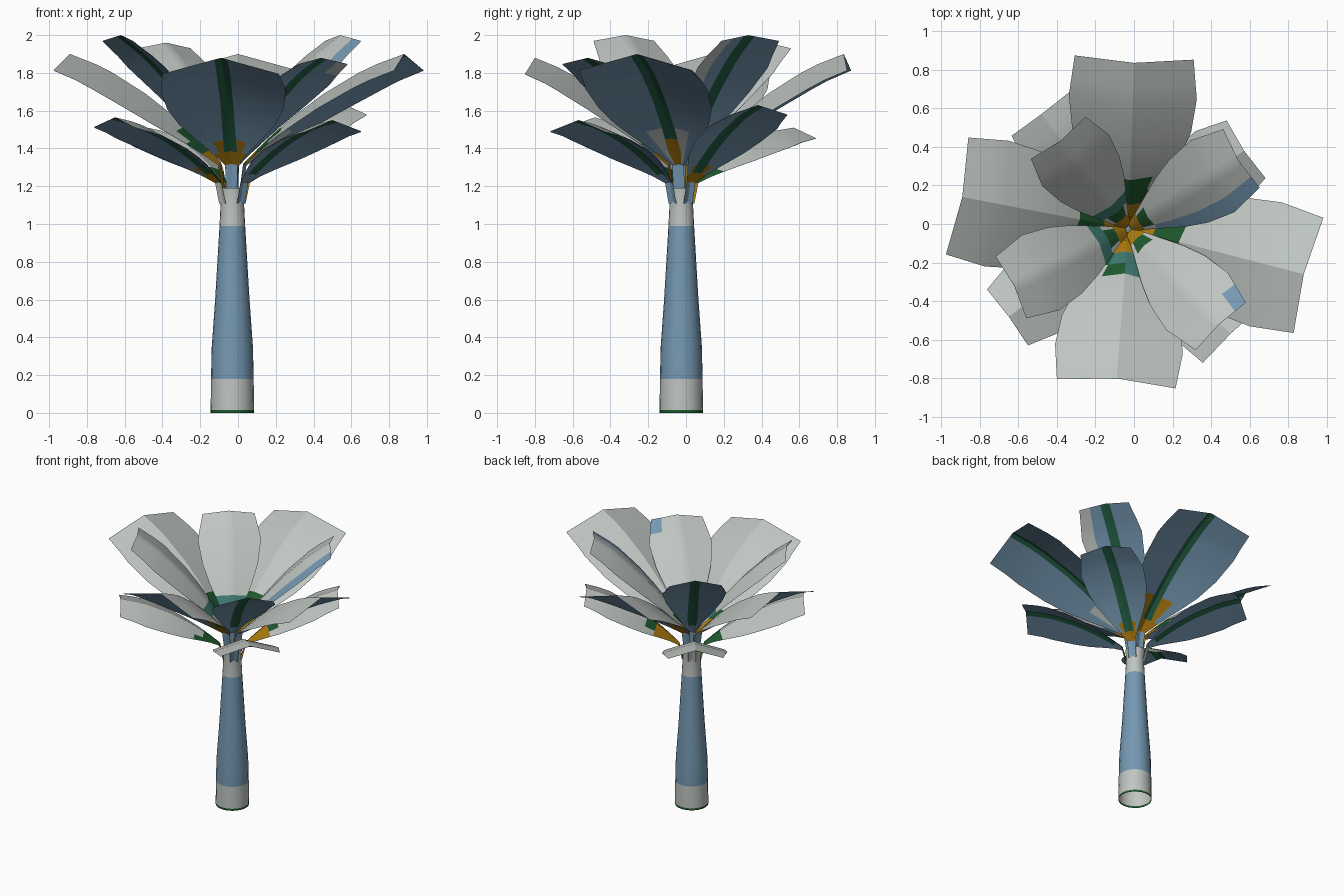
import bpy, bmesh, math
from mathutils import Vector

if "Cube" in bpy.data.objects:
    bpy.data.objects.remove(bpy.data.objects["Cube"])


def material(name, rgb):
    m = bpy.data.materials.new(name)
    lin = [((c / 255 + 0.055) / 1.055) ** 2.4 for c in rgb]
    m.diffuse_color = (*lin, 1)
    m.use_nodes = True
    m.node_tree.nodes["Principled BSDF"].inputs["Base Color"].default_value = m.diffuse_color
    return m


MATS = [material("pale_grey", (191, 197, 193)), material("dusty_blue", (117, 152, 178)),
        material("dark_green", (31, 88, 46)), material("teal", (62, 122, 112)),
        material("ochre", (172, 122, 14)), material("deep_teal", (36, 95, 70))]
GREY, BLUE, GREEN, TEAL, OCHRE, RIB = range(6)
AXIS = Vector((-0.03, -0.025, 0))


def finish(name, bm):
    me = bpy.data.meshes.new(name)
    bm.to_mesh(me)
    bm.free()
    for m in MATS:
        me.materials.append(m)
    ob = bpy.data.objects.new(name, me)
    bpy.context.collection.objects.link(ob)
    bpy.ops.object.select_all(action='DESELECT')
    ob.select_set(True)
    bpy.context.view_layer.objects.active = ob
    bpy.ops.object.shade_smooth_by_angle(angle=math.radians(26))


# Trunk: hollow turned profile with colour bands (z, radius, colour of band above)
def build_trunk():
    profile = [(0, .115, GREEN), (.015, .115, GREY), (.18, .113, BLUE), (.35, .109, BLUE),
               (.6, .091, BLUE), (.99, .068, GREY), (1.13, .061, GREY), (1.19, .068, GREY)]
    n = 20
    bm = bmesh.new()
    rings = [[bm.verts.new(AXIS + Vector((r * math.cos(2 * math.pi * i / n),
                                          r * math.sin(2 * math.pi * i / n), z)))
              for i in range(n)] for z, r, _ in profile]
    for (a, b), (_, _, col) in zip(zip(rings, rings[1:]), profile):
        for i in range(n):
            j = (i + 1) % n
            bm.faces.new((a[i], a[j], b[j], b[i])).material_index = col
    bm.faces.new(rings[-1]).material_index = BLUE
    finish("trunk", bm)


# Upper-side colour rules: t runs from base to tip, u from edge to edge
def top_large(t, u):
    if t < .08:
        return OCHRE
    if t < .16 or (t < .24 and abs(u) < .5):
        return GREEN
    return GREY


def top_large_teal(t, u):
    if t < .08:
        return OCHRE
    if t < .16:
        return GREEN if u < -.5 else TEAL
    return (GREEN if u < 0 else TEAL) if t < .24 and abs(u) < .5 else GREY


def top_upper(t, u):
    if t < .08:
        return OCHRE
    return GREEN if t < .16 and abs(u) < .5 else GREY


def top_upper_teal(t, u):
    if t < .16:
        return top_upper(t, u)
    return TEAL if t < .24 else GREY


def top_low_gold(t, u):
    return OCHRE if t < .24 else GREEN if t < .34 and abs(u) < .5 else GREY


def top_low(t, u):
    return GREEN if t < .16 or (t < .24 and u > .5) else GREY


# Under-side colour rules
def under_plain(t, u):
    return RIB if abs(u) < .1 and t > .08 else BLUE


def under_gold(limit):
    def rule(t, u):
        if abs(u) < .1 and t > .08:
            return RIB
        return OCHRE if t < .08 or (t < limit and abs(u) < .5) else BLUE
    return rule


def under_grey_base(t, u):
    if abs(u) < .1:
        return OCHRE if t < .16 else RIB
    return GREY if t < .24 and abs(u) < .5 else BLUE


def patched(rule, patch, colour):
    return lambda t, u: colour if patch(t, u) else rule(t, u)


STATIONS = [-1, 0, .08, .16, .24, .34, .5, .72, .83, 1]   # -1 is the stalk foot
SLIM = [.03, .1, .23, .37, .51, .68, .88, 1.0, 1.0, 1.0]
FULL = [.03, .1, .27, .44, .6, .77, .93, 1.0, 1.0, 1.0]


# Leaf: arched two-sided blade, creased along the midrib, growing from a thin stalk
def build_leaf(name, tip, foot, base, half, tip_factor, lift, crease, widths,
               top_rule, under_rule, stalk=BLUE):
    tip = Vector(tip)
    out = Vector((tip.x - AXIS.x, tip.y - AXIS.y, 0)).normalized()
    side = Vector((-out.y, out.x, 0))
    start = AXIS + out * foot[0] + Vector((0, 0, foot[1]))
    base = AXIS + out * base[0] + Vector((0, 0, base[1]))
    ctrl = (base + tip) / 2 + Vector((0, 0, 2 * lift))
    bm = bmesh.new()
    top, under = [], []
    for t, wf in zip(STATIONS, widths):
        if t < 0:
            p, tangent = start, (base - start).normalized()
        else:
            p = base * (1 - t) ** 2 + ctrl * 2 * t * (1 - t) + tip * t * t
            tangent = ((ctrl - base) * (1 - t) + (tip - ctrl) * t).normalized()
        normal = tangent.cross(side)
        taper = 1 - (1 - tip_factor) * max(0, (t - .72) / .28)
        w = max(half * wf * taper, .028)
        s = min(.5, max(.11, .034 / w))          # midrib stripe keeps its width
        us = [-1, -(.55 + s / 4), -s, 0, s, .55 + s / 4, 1]
        pts = [p + side * (u * w) - normal * (crease * abs(u) * w) for u in us]
        top.append([bm.verts.new(q) for q in pts])
        under.append([bm.verts.new(q - normal * .003) for q in pts])
    mids = [-.8, -.33, -.05, .05, .33, .8]
    for i in range(len(top) - 1):
        tm = (STATIONS[i] + STATIONS[i + 1]) / 2
        for j, um in enumerate(mids):
            f = bm.faces.new((top[i][j], top[i + 1][j], top[i + 1][j + 1], top[i][j + 1]))
            f.material_index = OCHRE if i == 0 else top_rule(tm, um)
            f = bm.faces.new((under[i][j], under[i][j + 1],
                              under[i + 1][j + 1], under[i + 1][j]))
            f.material_index = stalk if i == 0 else under_rule(tm, um)
    bm.normal_update()
    bm.faces.ensure_lookup_table()
    if bm.faces[-2].normal.z < 0:                # upper side must face up
        bmesh.ops.reverse_faces(bm, faces=bm.faces[:])
    finish(name, bm)


build_trunk()

# Four large leaves
for name, tip, top, under in (
        ("front", (-.09, -.80, 1.88), top_large_teal, under_gold(.16)),
        ("back", (0, .835, 1.9), top_large, under_gold(.24)),
        ("left", (-.89, .14, 1.9), top_large, under_gold(.1)),
        ("right", (.88, -.26, 1.9), top_large, under_grey_base)):
    build_leaf("large_leaf_" + name, tip, (.035, 1.15), (.06, 1.32), .332, .93, .08, .29,
               FULL, top, under)

# Four steep upper leaves, two of them with swapped colour patches
edge_patch = lambda t, u: u < -.5 and t > .16
edge_tip_patch = lambda t, u: u < -.5 and t > .5
tip_patch = lambda t, u: u > .5 and t > .85
for name, tip, top, under in (
        ("front_left", (-.62, -.32, 2.0), top_upper_teal, under_plain),
        ("back_right", (.54, .33, 2.0), patched(top_upper, edge_patch, BLUE),
         patched(under_plain, edge_tip_patch, GREY)),
        ("back_left", (-.38, .43, 1.96), top_upper_teal, under_plain),
        ("front_right", (.44, -.52, 1.88), patched(top_upper, tip_patch, BLUE),
         patched(under_plain, tip_patch, GREY))):
    build_leaf("upper_leaf_" + name, tip, (.01, 1.15), (.012, 1.31), .218, .82, .07, .2,
               SLIM, top, under)

# Four low leaves
for name, tip, factor, top, under, stalk in (
        ("front_left", (-.65, -.48, 1.565), .8, top_low, under_gold(.2), GREY),
        ("front_right", (.5, -.57, 1.55), .92, top_low, under_plain, BLUE),
        ("back_right", (.57, .38, 1.63), .8, top_low_gold, under_gold(.2), BLUE),
        ("back_left", (-.48, .57, 1.51), .85, top_low, under_plain, GREY)):
    build_leaf("low_leaf_" + name, tip, (.055, 1.11), (.085, 1.225), .225, factor, .06, .29,
               FULL, top, under, stalk)
